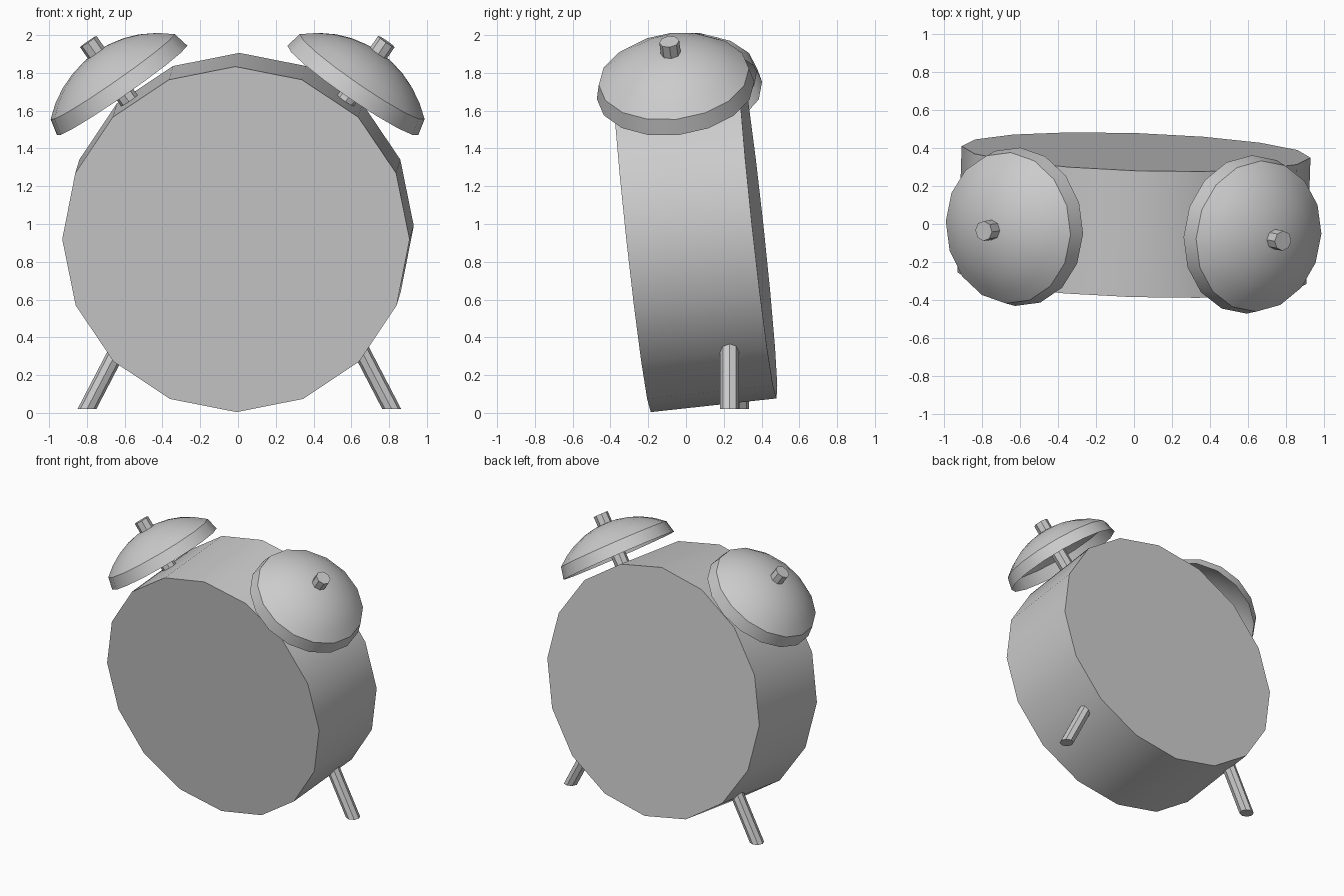
import bpy, bmesh, math
from mathutils import Matrix, Vector

if "Cube" in bpy.data.objects:
    bpy.data.objects.remove(bpy.data.objects["Cube"], do_unlink=True)

GREY = (0.6, 0.6, 0.6, 1)
grey = bpy.data.materials.new("plain grey")
grey.use_nodes = True
grey.diffuse_color = GREY
grey.node_tree.nodes["Principled BSDF"].inputs["Base Color"].default_value = GREY


def finish(name, bm, matrix):
    """Turn a bmesh into a placed, shaded object."""
    bmesh.ops.transform(bm, matrix=matrix, verts=bm.verts)
    bmesh.ops.recalc_face_normals(bm, faces=bm.faces)
    mesh = bpy.data.meshes.new(name)
    bm.to_mesh(mesh)
    bm.free()
    mesh.materials.append(grey)
    ob = bpy.data.objects.new(name, mesh)
    bpy.context.collection.objects.link(ob)
    bpy.ops.object.select_all(action="DESELECT")
    ob.select_set(True)
    bpy.context.view_layer.objects.active = ob
    bpy.ops.object.shade_smooth_by_angle(angle=math.radians(30))
    return ob


def cylinder(radius, low, high, sides):
    """Capped cylinder along z from low to high."""
    bm = bmesh.new()
    bmesh.ops.create_cone(bm, cap_ends=True, segments=sides, radius1=radius,
                          radius2=radius, depth=high - low,
                          matrix=Matrix.Translation((0, 0, (low + high) / 2)))
    return bm


def lathe(profile, sides):
    """Spin an open (radius, height) profile about z."""
    bm = bmesh.new()
    verts = [bm.verts.new((r, 0, z)) for r, z in profile]
    edges = [bm.edges.new(pair) for pair in zip(verts, verts[1:])]
    bmesh.ops.spin(bm, geom=verts + edges, cent=(0, 0, 0), axis=(0, 0, 1),
                   angle=math.tau, steps=sides)
    bmesh.ops.remove_doubles(bm, verts=bm.verts, dist=0.0005)
    return bm


# The body leans forward and is turned slightly
pose = (Matrix.Translation((0, 0.047, 0.955))
        @ Matrix.Rotation(-0.033, 4, "Z")
        @ Matrix.Rotation(math.radians(6.2), 4, "X"))
finish("body", cylinder(0.92, -0.335, 0.335, 16),
       pose @ Matrix.Rotation(math.radians(90), 4, "X"))

# Bell: a steep lip below a shallow dome
RIM, SHOULDER, LIP, APEX = 0.42, 0.4, 0.088, 0.245
sphere = (SHOULDER ** 2 + (APEX - LIP) ** 2) / (2 * (APEX - LIP))
spread = math.asin(SHOULDER / sphere)
dome = []
for i in range(6):
    a = spread * (1 - i / 5)
    dome.append((sphere * math.sin(a), APEX - sphere * (1 - math.cos(a))))
bell_profile = [(RIM, 0)] + dome

for side, word in ((1, "left"), (-1, "right")):
    seat = (pose @ Matrix.Translation((side * 0.611, 0, 0.757))
            @ Matrix.Rotation(side * math.radians(34.5), 4, "Y"))
    finish(word + "_bell", lathe(bell_profile, 16), seat)
    finish(word + "_bell_post", cylinder(0.053, -0.16, 0.315, 8), seat)

    # Splayed legs, cut level with the ground
    shear = Matrix.Identity(4)
    shear[0][2] = -side * 0.52
    foot = Vector((side * 0.807 + 0.007, 0.257 - side * 0.027, 0.02))
    finish(word + "_leg", cylinder(0.05, 0, 0.45, 8),
           Matrix.Translation(foot) @ shear)
